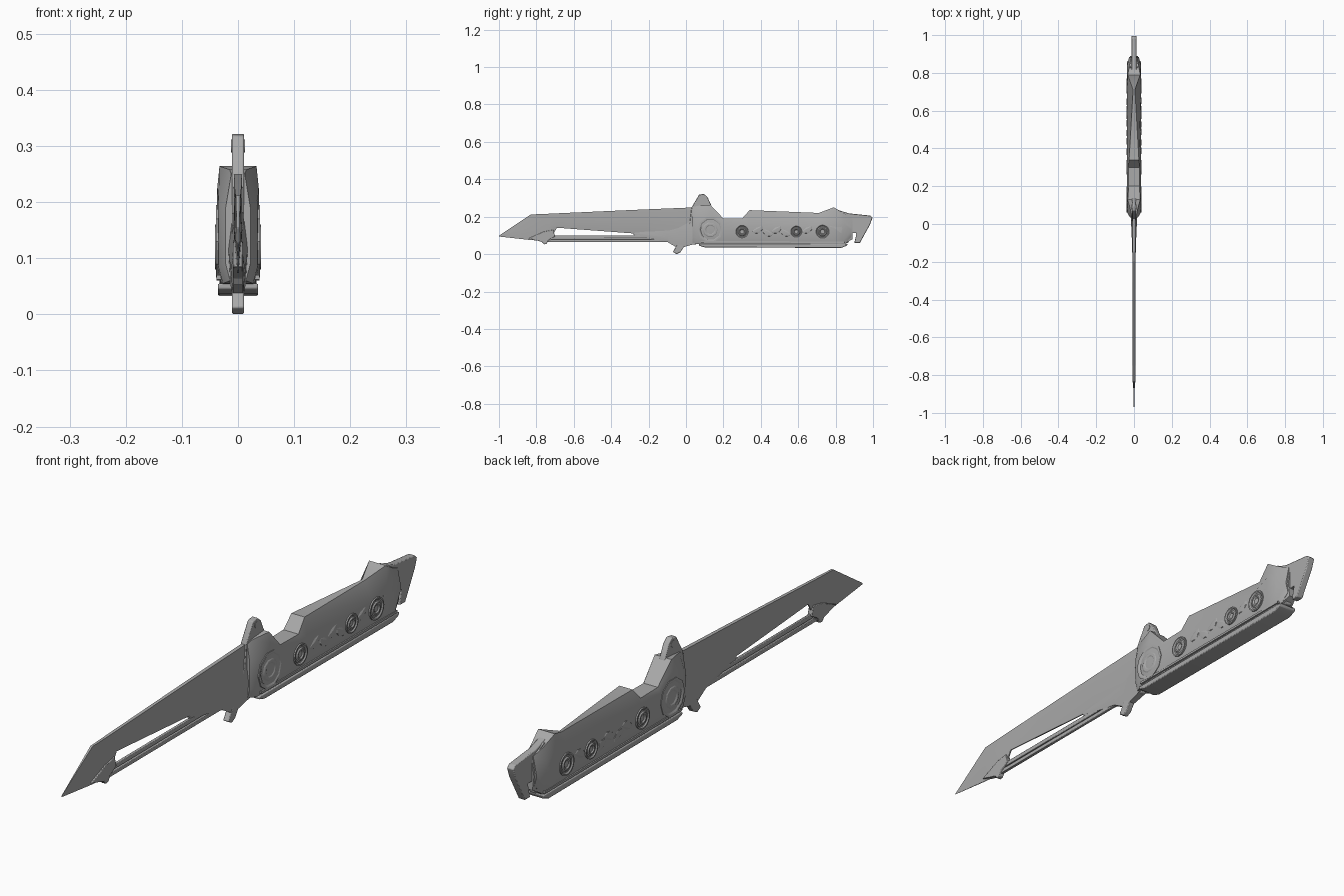
import bpy, bmesh, math
from mathutils import Matrix

cube = bpy.data.objects.get("Cube")
if cube:
    bpy.data.objects.remove(cube, do_unlink=True)

steel = bpy.data.materials.new("grey steel")
steel.use_nodes = True
GREY = (0.4, 0.4, 0.4, 1)
steel.diffuse_color = GREY
steel.node_tree.nodes["Principled BSDF"].inputs["Base Color"].default_value = GREY


def finish(name, bm, angle=35, bevel=0):
    bmesh.ops.recalc_face_normals(bm, faces=bm.faces)
    mesh = bpy.data.meshes.new(name)
    bm.to_mesh(mesh)
    bm.free()
    mesh.materials.append(steel)
    obj = bpy.data.objects.new(name, mesh)
    bpy.context.collection.objects.link(obj)
    if bevel:
        mod = obj.modifiers.new("soft_edges", "BEVEL")
        mod.width = bevel
        mod.segments = 2
    bpy.ops.object.select_all(action="DESELECT")
    obj.select_set(True)
    bpy.context.view_layer.objects.active = obj
    bpy.ops.object.shade_smooth_by_angle(angle=math.radians(angle))
    return obj


def plate(name, outline, half, bevel=0):
    """Side outline in (y, z) given a thickness across x."""
    bm = bmesh.new()
    face = bm.faces.new([bm.verts.new((-half, y, z)) for y, z in outline])
    out = bmesh.ops.extrude_face_region(bm, geom=[face])
    verts = [v for v in out["geom"] if isinstance(v, bmesh.types.BMVert)]
    bmesh.ops.translate(bm, verts=verts, vec=(2 * half, 0, 0))
    return finish(name, bm, bevel=bevel)


def loft(name, sections, angle=35):
    """Skin mirrored cross-sections, each (y, [(half width, z), ...])."""
    bm = bmesh.new()
    rings = []
    for y, side in sections:
        ring = side + [(-x, z) for x, z in reversed(side)]
        rings.append([bm.verts.new((x, y, z)) for x, z in ring])
    n = len(rings[0])
    for a, b in zip(rings, rings[1:]):
        for i in range(n):
            j = (i + 1) % n
            bm.faces.new((a[i], a[j], b[j], b[i]))
    bm.faces.new(rings[0])
    bm.faces.new(rings[-1])
    return finish(name, bm, angle)


def rivet(name, y, z, radius, reach, rings, sides=20):
    """Pair of round studs with concentric grooves on both cheeks."""
    bm = bmesh.new()
    bmesh.ops.create_cone(bm, cap_ends=True, segments=sides, radius1=radius,
                          radius2=radius, depth=2 * reach,
                          matrix=Matrix.Translation((0, y, z)) @ Matrix.Rotation(math.pi / 2, 4, "Y"))
    for cap in [f for f in bm.faces if len(f.verts) == sides]:
        for k in range(rings):
            for depth in (0, -0.004 if k % 2 == 0 else 0.004):
                bmesh.ops.inset_region(bm, faces=[cap], thickness=radius * 0.12, depth=depth)
    return finish(name, bm, 25)


# Blade: thick spine, flat cheek, thin lower edge stepping up at the slot
blade = []
for y, top, mid, low, w in [(-1, .098, .096, .094, .0005), (-.83, .212, .14, .075, .005),
                            (-.73, .216, .15, .07, .007), (-.69, .218, .152, .141, .007),
                            (-.22, .239, .155, .106, .008), (.05, .25, .16, .07, .009)]:
    blade.append((y, [(w * .8, top), (w, mid), (w * .3, low)]))
loft("blade", blade, 15)

# Twin rods below the slot and the hook that carries them
for name, low, high, w in (("lower_rod", .065, .08, .006), ("upper_rod", .084, .1, .005)):
    plate(name, [(-.75, low), (-.05, low), (-.05, high), (-.72, high)], w, .002)
plate("rod_hook", [(-.84, .085), (-.77, .065), (-.76, .052), (-.745, .055),
                   (-.735, .075), (-.7, .095), (-.71, .13), (-.76, .12)], .009, .002)

# Guard: upper horn, lower spur and the web reaching along the blade
plate("guard", [(-.07, .012), (-.05, 0), (-.03, .01), (.0, .055), (.05, .05), (.12, .12),
                (.14, .25), (.115, .305), (.095, .322), (.07, .318), (.03, .25),
                (.02, .17), (-.03, .08)], .011, .003)
loft("guard_web", [(-.28, [(.003, .115), (.005, .108), (.003, .102)]),
                   (-.1, [(.004, .145), (.011, .09), (.008, .065)]),
                   (-.04, [(.005, .165), (.013, .08), (.009, .03)]),
                   (.05, [(.008, .2), (.018, .12), (.014, .055)])], 25)
bm = bmesh.new()
bmesh.ops.create_cone(bm, cap_ends=True, segments=16, radius1=.012, radius2=.012, depth=.025,
                      matrix=Matrix.Translation((0, .09, .3)) @ Matrix.Rotation(math.pi / 2, 4, "Y"))
finish("horn_pin", bm)

# Handle: faceted grip with a tapering top ridge and two full-width lobes
grip = []
for y, ridge, top, shoulder, low, w in [
        (.035, .012, .25, .19, .06, .022), (.06, .015, .258, .2, .055, .035),
        (.13, .033, .264, .225, .052, .037), (.2, .028, .19, .17, .05, .037),
        (.3, .03, .19, .165, .05, .036), (.34, .026, .235, .165, .05, .036),
        (.71, .005, .22, .16, .05, .036), (.79, .033, .25, .19, .045, .037),
        (.84, .024, .22, .17, .04, .036), (.885, .014, .2, .14, .095, .026)]:
    grip.append((y, [(ridge, top), (w, shoulder), (w, low + .03), (w - .008, low)]))
loft("grip", grip, 30)

# Base rail with a shallow groove above it
plate("base_rail", [(.07, .045), (.1, .036), (.83, .033), (.86, .045), (.865, .055), (.07, .055)], .036, .003)
plate("upper_rail", [(.08, .062), (.85, .06), (.85, .068), (.08, .07)], .038)

# Pommel: hooked end plate
plate("pommel", [(.8, .24), (.87, .218), (.985, .206), (.997, .195), (.985, .16), (.93, .06),
                 (.9, .06), (.912, .112), (.875, .112), (.868, .06), (.82, .05)], .013, .003)
loft("pommel_collar", [(.77, [(.01, .2), (.037, .15), (.03, .06)]),
                       (.83, [(.02, .23), (.038, .14), (.032, .045)]),
                       (.89, [(.012, .19), (.02, .13), (.014, .08)])], 25)

# Grooved studs along both cheeks
rivet("guard_stud", .13, .13, .068, .039, 3, 10)
for i, (y, radius) in enumerate([(.3, .038), (.59, .034), (.73, .04)]):
    rivet("grip_stud_%d" % (i + 1), y, .12, radius, .041, 3)

# Carved leaves between the studs
for i, y in enumerate([.385, .435, .485, .53, .65]):
    for side in (-1, 1):
        bm = bmesh.new()
        bmesh.ops.create_icosphere(bm, subdivisions=1, radius=1,
                                   matrix=Matrix.Translation((side * .035, y, .12 + .008 * (-1) ** i))
                                   @ Matrix.Rotation(.5 * (-1) ** i, 4, "X")
                                   @ Matrix.Diagonal((.005, .034, .018, 1)))
        finish("carved_leaf", bm, 20)
